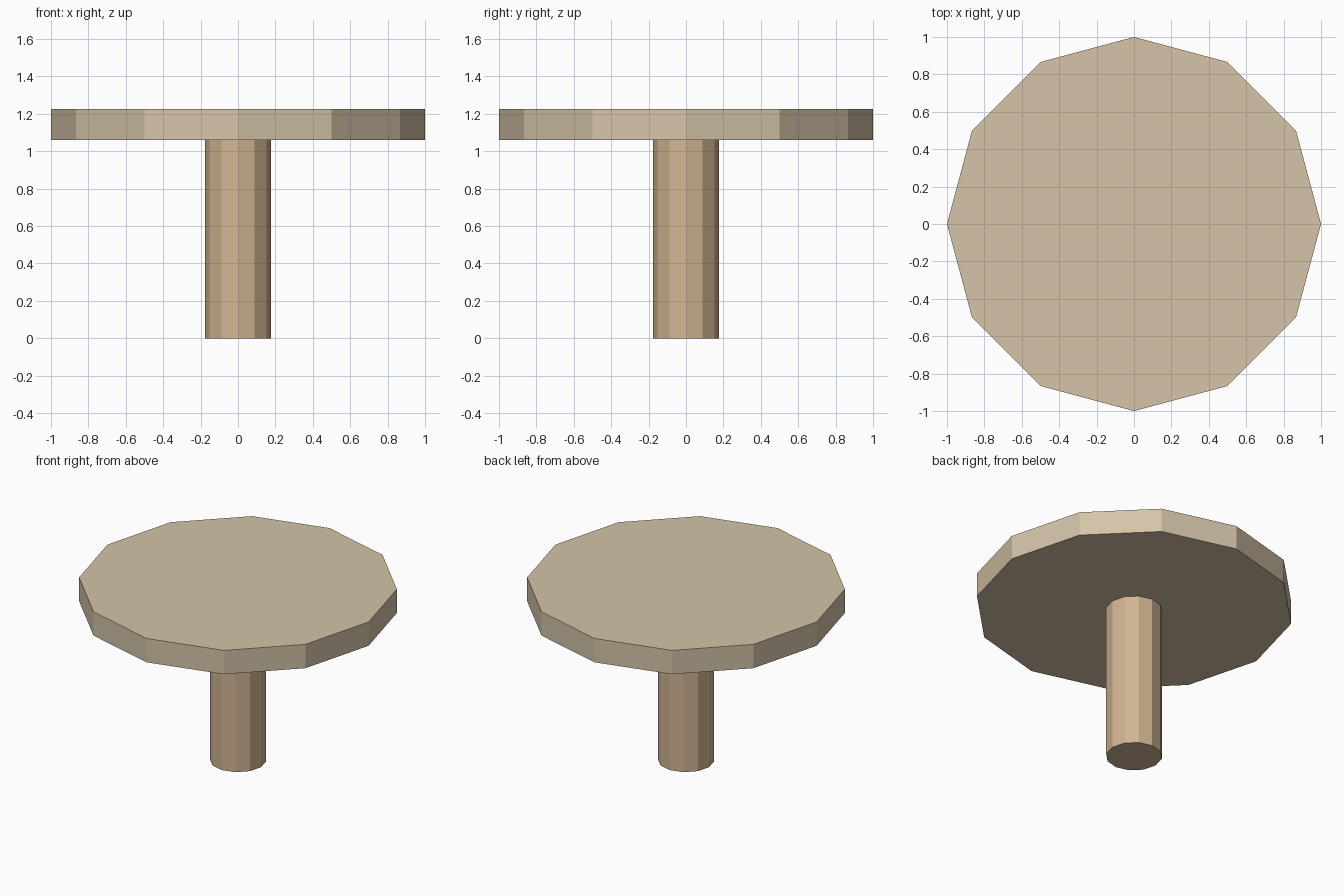
import bpy

if "Cube" in bpy.data.objects:
    bpy.data.objects.remove(bpy.data.objects["Cube"])


def material(name, color):
    mat = bpy.data.materials.new(name)
    mat.diffuse_color = (*color, 1.0)
    mat.use_nodes = True
    mat.node_tree.nodes["Principled BSDF"].inputs["Base Color"].default_value = mat.diffuse_color
    return mat


def prism(name, radius, z0, z1, mat, sides=12):
    # first vertex of a Blender cylinder lies on +y; 12 sides also put one on +x
    bpy.ops.mesh.primitive_cylinder_add(vertices=sides, radius=radius, depth=z1 - z0,
                                        location=(0, 0, (z0 + z1) / 2))
    obj = bpy.context.object
    obj.name = name
    obj.data.materials.append(mat)
    return obj


# round twelve-sided top
prism("table_top", 1.0, 1.06, 1.225, material("light_wood", (0.66, 0.55, 0.39)))

# single central leg
prism("central_leg", 0.177, 0.0, 1.06, material("brown_wood", (0.64, 0.46, 0.29)))
